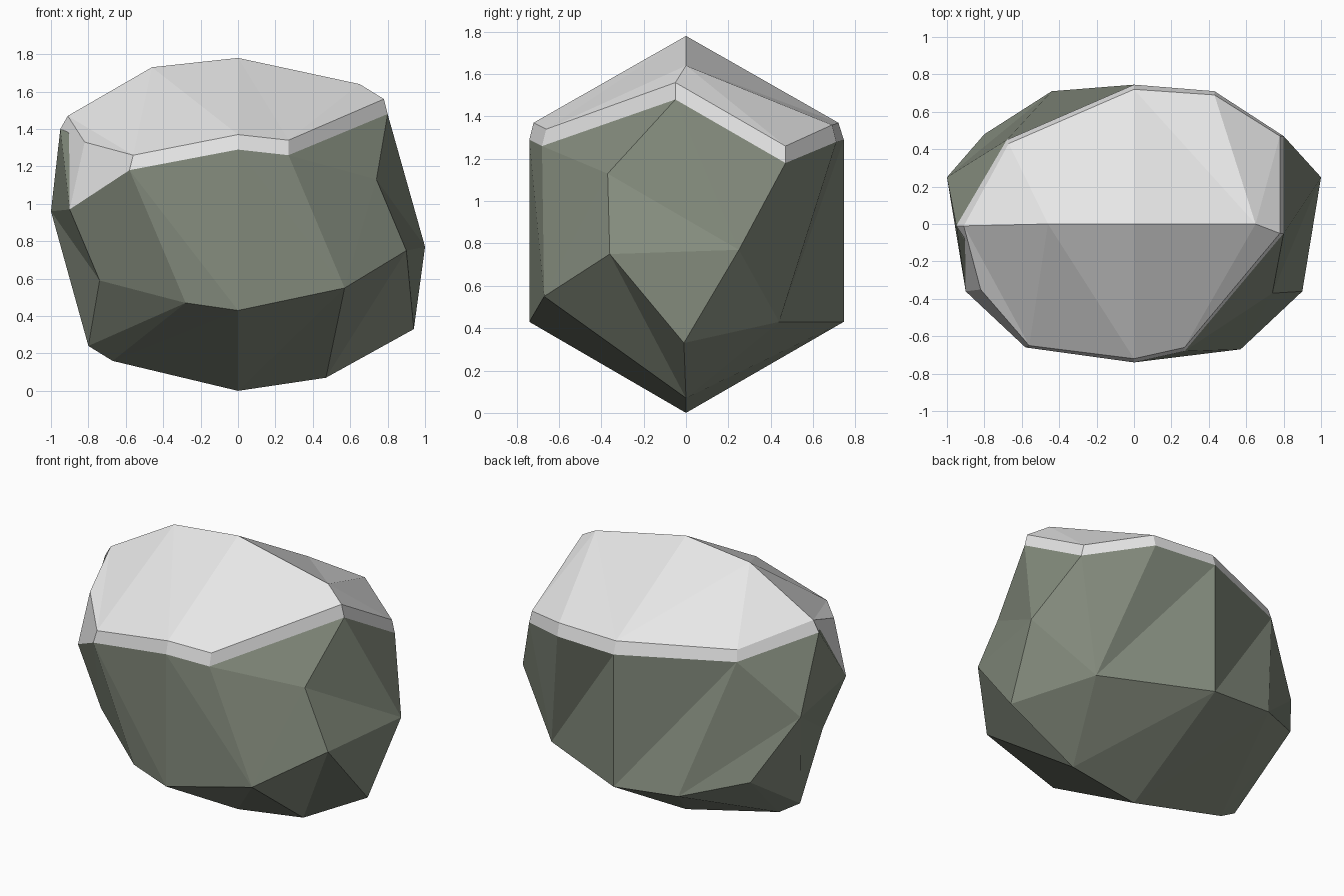
import bpy, bmesh

if "Cube" in bpy.data.objects:
    bpy.data.objects.remove(bpy.data.objects["Cube"])

# Boulder ridges run left to right (5 points each), in order around the x axis
ROWS = ["top", "front_up", "front_low", "bottom", "back_low", "back_up"]
ROCK = {
    "top": [(-.95, -.01, 1.40), (-.46, 0, 1.65), (0, 0, 1.70), (.65, 0, 1.56), (.80, -.05, 1.48)],
    "front_up": [(-.90, -.36, .97), (-.58, -.66, 1.18), (0, -.74, 1.29), (.27, -.68, 1.26), (.74, -.37, 1.13)],
    "front_low": [(-.74, -.35, .59), (-.28, -.67, .47), (0, -.74, .43), (.57, -.67, .55), (.90, -.36, .75)],
    "bottom": [(-.80, -.03, .24), (-.67, 0, .16), (0, 0, 0), (.47, 0, .07), (.94, -.01, .33)],
    "back_low": [(-.80, .48, .57), (-.44, .71, .47), (0, .745, .43), (.66, .44, .43), (1, .25, .77)],
    "back_up": [(-1, .25, .96), (-.68, .45, 1.31), (0, .745, 1.29), (.43, .71, 1.28), (.80, .47, 1.18)],
}
# Which way each ridge-to-next-ridge cell is split
SPLIT = {"top": "///r", "front_up": "r//r", "front_low": "rrrr",
         "bottom": "rrrr", "back_low": "rrr/", "back_up": "rr/r"}
# Snow surface above the same ridge points
SNOW = {
    "top": [(-.91, -.01, 1.47), (-.46, 0, 1.73), (0, 0, 1.78), (.65, 0, 1.64), (.78, -.05, 1.56)],
    "front_up": [(-.82, -.35, 1.33), (-.56, -.65, 1.26), (0, -.72, 1.37), (.27, -.66, 1.34), None],
    "back_up": [None, (-.67, .43, 1.38), (0, .72, 1.37), (.43, .69, 1.36), (.78, .47, 1.26)],
}


def strip(a):
    """Triangles between ridge a and the next ridge."""
    b = ROWS[(ROWS.index(a) + 1) % 6]
    out = []
    for i, s in enumerate(SPLIT[a]):
        p, q, r, t = (a, i), (a, i + 1), (b, i + 1), (b, i)
        out += [(p, q, r), (p, r, t)] if s == "/" else [(p, q, t), (q, r, t)]
    return out


def fan(hub, col):
    """Triangles closing one end of the boulder."""
    k = ROWS.index(hub)
    ring = [(ROWS[(k + j) % 6], col) for j in range(6)]
    return [(ring[0], ring[j], ring[j + 1]) for j in range(1, 5)]


def make(name, points, faces, color):
    bm = bmesh.new()
    verts = {}
    for f in faces:
        for key in f:
            if key not in verts:
                verts[key] = bm.verts.new(points(key))
        bm.faces.new([verts[k] for k in f])
    bmesh.ops.recalc_face_normals(bm, faces=bm.faces)
    mesh = bpy.data.meshes.new(name)
    bm.to_mesh(mesh)
    bm.free()
    mat = bpy.data.materials.new(name + " color")
    mat.diffuse_color = (*color, 1)
    mat.use_nodes = True
    mat.node_tree.nodes["Principled BSDF"].inputs["Base Color"].default_value = mat.diffuse_color
    mesh.materials.append(mat)
    bpy.context.collection.objects.link(bpy.data.objects.new(name, mesh))


# Boulder
rock_faces = [f for a in ROWS for f in strip(a)] + fan("back_up", 0) + fan("back_low", 4)
make("boulder", lambda k: ROCK[k[0]][k[1]], rock_faces, (.23, .26, .205))

# Snow cap: raised copy of the upper faces, rim skirt down to the boulder, underside
upper = [f for a in ("back_up", "top") for f in strip(a)
         if all(SNOW[r][i] for r, i in f)]
edges = [(f[j], f[(j + 1) % 3]) for f in upper for j in range(3)]
rim = [(a, b) for a, b in edges if (b, a) not in edges]
low = lambda k: (*k, "low")
cap = upper + [(b, a, low(a), low(b)) for a, b in rim]
cap += [tuple(low(k) for k in reversed(f)) for f in upper]
make("snow_cap", lambda k: (ROCK if len(k) == 3 else SNOW)[k[0]][k[1]], cap, (.82, .82, .82))
